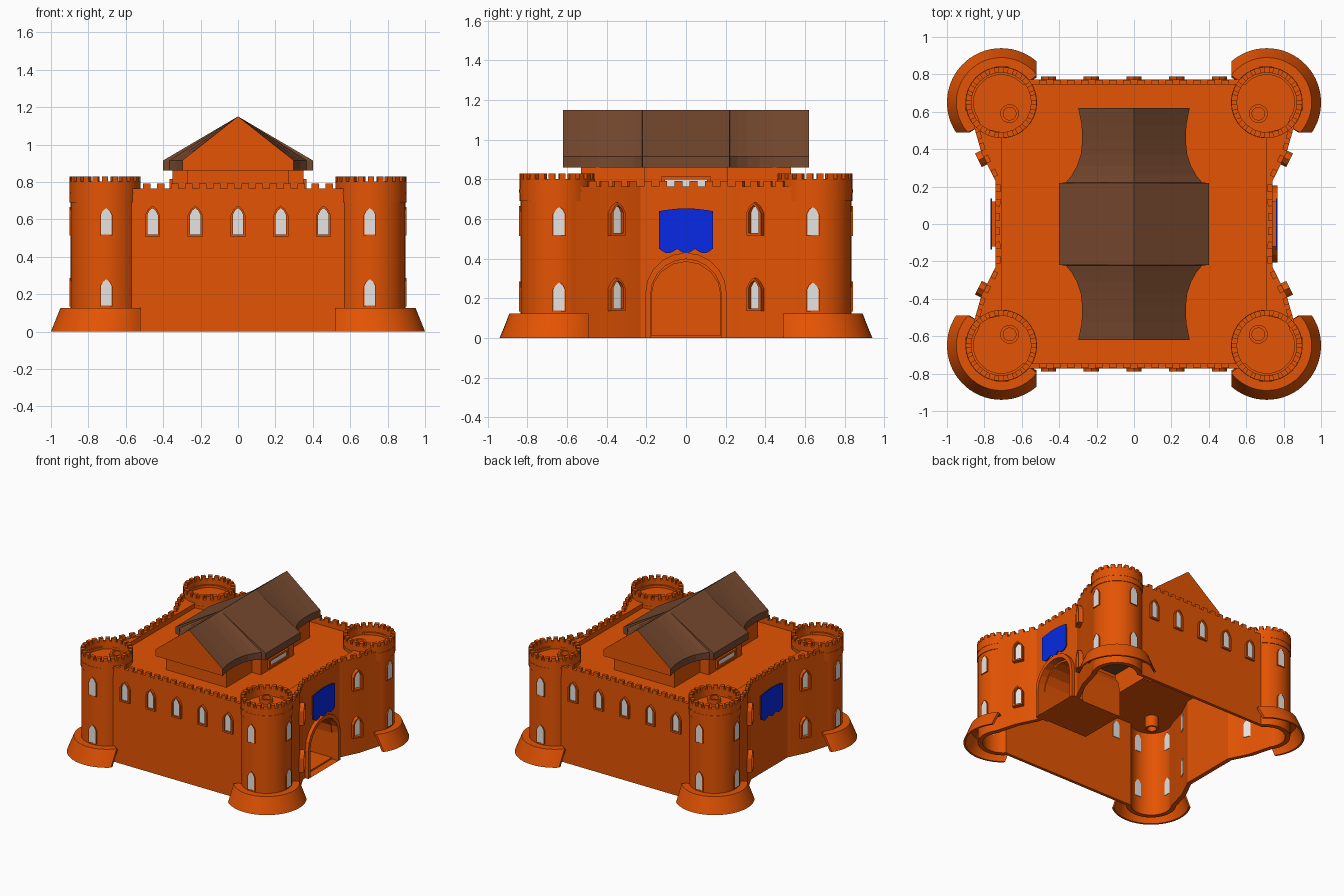
import bpy, bmesh, math
from mathutils import Matrix, Vector

if "Cube" in bpy.data.objects:
    bpy.data.objects.remove(bpy.data.objects["Cube"])


def material(name, rgb):
    m = bpy.data.materials.new(name)
    m.diffuse_color = (*rgb, 1)
    m.use_nodes = True
    m.node_tree.nodes["Principled BSDF"].inputs["Base Color"].default_value = m.diffuse_color
    return m


ORANGE = material("orange brick", (0.78, 0.088, 0.001))
BROWN = material("brown roof", (0.18, 0.066, 0.028))
BLUE = material("blue cloth", (0.002, 0.023, 0.78))
PANE = material("pale glass", (0.80, 0.78, 0.77))
TX, TY = 0.71, 0.65          # tower centre
QUADS = [(sx, sy) for sx in (1, -1) for sy in (1, -1)]


def loft(name, loops, mat, M=Matrix(), ring=False, smooth=False):
    """Skin closed 3D loops; ring joins last to first, else ends are capped."""
    bm = bmesh.new()
    rows = [[bm.verts.new(M @ Vector(p)) for p in l] for l in loops]
    n = len(rows[0])
    for a, b in list(zip(rows, rows[1:])) + ([(rows[-1], rows[0])] if ring else []):
        for i in range(n):
            j = (i + 1) % n
            bm.faces.new((a[i], a[j], b[j], b[i]))
    if not ring:
        bm.faces.new(rows[0])
        bm.faces.new(rows[-1])
    bmesh.ops.recalc_face_normals(bm, faces=bm.faces)
    me = bpy.data.meshes.new(name)
    bm.to_mesh(me)
    bm.free()
    me.materials.append(mat)
    ob = bpy.data.objects.new(name, me)
    bpy.context.collection.objects.link(ob)
    if smooth:
        bpy.ops.object.select_all(action='DESELECT')
        ob.select_set(True)
        bpy.context.view_layer.objects.active = ob
        bpy.ops.object.shade_smooth_by_angle(angle=math.radians(25))
    return ob


def at(loop, z):
    return [(x, y, z) for x, y in loop]


def prism(name, loop, z0, z1, mat, M=Matrix(), smooth=False):
    return loft(name, [at(loop, z0), at(loop, z1)], mat, M, False, smooth)


def frame(name, out, inn, z0, z1, mat, M=Matrix(), smooth=False):
    return loft(name, [at(out, z0), at(out, z1), at(inn, z1), at(inn, z0)], mat, M, True, smooth)


def cut(ob, cutter):
    cutter.hide_render = True
    mod = ob.modifiers.new("cut", 'BOOLEAN')
    mod.object, mod.solver = cutter, 'EXACT'
    bpy.context.view_layer.objects.active = ob
    bpy.ops.object.modifier_apply(modifier=mod.name)
    bpy.data.objects.remove(cutter)


def circle(r, n=32, cx=0, cy=0):
    return [(cx + r * math.cos(2 * math.pi * i / n), cy + r * math.sin(2 * math.pi * i / n)) for i in range(n)]


def rect(x, y):
    return [(-x, -y), (x, -y), (x, y), (-x, y)]


def mirror4(q):
    """Close a first-quadrant path into a full outline."""
    half = q + [(-x, y) for x, y in reversed(q)]
    return half + [(-x, -y) for x, y in half]


def outline(side, r):
    arc = [math.radians(-35 + 174 * i / 20) for i in range(21)]
    d = 0.74 - side
    return mirror4([(side, 0.23), (0.815 - d, 0.38)] +
                   [(TX + r * math.cos(a), TY + r * math.sin(a)) for a in arc])


def wall_plane(x, y, ang):
    """Local x runs along the wall, y goes up, z points outwards."""
    basis = Matrix(((0, 0, 1), (1, 0, 0), (0, 1, 0))).to_4x4()
    return Matrix.Translation((x, y, 0)) @ Matrix.Rotation(ang, 4, 'Z') @ basis


# Outer shell with the towers, and the gate opening
OUT, INN = outline(0.74, 0.185), outline(0.705, 0.148)
shell = frame("castle_walls", OUT, INN, 0, 0.765, ORANGE, smooth=True)


def arch(w, spring, base=0, n=10):
    return [(-w, base)] + [(-w * math.cos(math.pi * i / n), spring + w * math.sin(math.pi * i / n))
                           for i in range(n + 1)] + [(w, base)]


right_wall = wall_plane(0.74, 0, 0)
cut(shell, prism("gate_cutter", arch(0.18, 0.22, -0.1), -0.2, 0.2, ORANGE, right_wall))
frame("gate_frame", arch(0.205, 0.225), arch(0.178, 0.22), -0.08, 0.028, ORANGE, right_wall)
# Gate passage with its floor
frame("gate_passage", arch(0.195, 0.22, 0, 8), arch(0.175, 0.21, 0.012, 8), -0.44, -0.03, ORANGE, right_wall)

# Deck with the hall opening
HOUSE = mirror4([(0.35, 0.21), (0.27, 0.21), (0.27, 0.53)])
HOUSE_IN = mirror4([(0.32, 0.18), (0.24, 0.18), (0.24, 0.50)])
deck = prism("deck", outline(0.72, 0.165), 0.69, 0.725, ORANGE)
cut(deck, prism("hall_cutter", HOUSE_IN, 0.6, 0.8, ORANGE))

# Hall walls and windows
frame("hall_walls", HOUSE, HOUSE_IN, 0.70, 0.88, ORANGE)
for s in (0, math.pi):
    M = wall_plane(0.35 * math.cos(s), 0, s) @ Matrix.Translation((0, 0.78, 0))
    frame("hall_window_frame", rect(0.125, 0.035), rect(0.105, 0.02), -0.005, 0.015, ORANGE, M)
    prism("hall_window", rect(0.108, 0.022), 0, 0.005, PANE, M)

# Roof: straight ridge with eaves that curve in, then a wider middle
eave = [(0.22, 0.40), (0.221, 0.365), (0.26, 0.333), (0.31, 0.305), (0.37, 0.285),
        (0.44, 0.277), (0.53, 0.280), (0.62, 0.298)]
stations = [(-y, x) for y, x in reversed(eave)] + eave
roof = loft("hall_roof", [[(-x, y, 0.86), (-x, y, 0.915), (0, y, 1.15), (x, y, 0.915), (x, y, 0.86)]
                          for y, x in stations], BROWN)
roof.data.materials.append(ORANGE)
for p in roof.data.polygons:      # gable ends are brick
    if abs(p.normal.y) > 0.9 and abs(p.center.y) > 0.6:
        p.material_index = 1


# Windows
def pointed(w, z0, z1):
    return [(-w, z0), (w, z0), (w, z1 - w * 1.3), (w * 0.6, z1 - w * 0.5), (0, z1),
            (-w * 0.6, z1 - w * 0.5), (-w, z1 - w * 1.3)]


def window(M, z0, depth, t=0.013, out=0.018):
    frame("window_frame", pointed(0.028 + t, z0 - t, z0 + 0.14 + t), pointed(0.028, z0, z0 + 0.14),
          -0.01, out, ORANGE, M)
    prism("window_pane", pointed(0.029, z0, z0 + 0.141), -0.003, 0.005, PANE, M)
    prism("window_pane_inside", pointed(0.029, z0, z0 + 0.141), -depth - 0.005, -depth + 0.003, PANE, M)


UP = math.pi / 2
for sx, sy in QUADS:
    S = Matrix.Diagonal((sx, sy, 1, 1))
    for z0 in (0.14, 0.52):
        window(S @ wall_plane(TX + 0.185, TY - 0.01, 0), z0, 0.037, 0.006, 0.006)
        window(S @ wall_plane(TX - 0.005, TY + 0.185, UP), z0, 0.037, 0.006, 0.006)
        window(S @ wall_plane(0.803, 0.355, math.radians(-26.6)), z0 + 0.01, 0.032, 0.013, 0.032)
for s in (1, -1):
    for i in range(-2, 3):
        window(wall_plane(0.2285 * i, 0.771 * s, UP * s), 0.52, 0.024)

# Banners with an arched top and scalloped hem
hem = [(-0.135 + 0.27 * i / 24, 0.45 - 0.022 * abs(math.sin(math.pi * i / 8))) for i in range(25)]
top = [(0.135 - 0.27 * i / 8, 0.64 + 0.014 * math.sin(math.pi * i / 8)) for i in range(9)]
for s in (0, math.pi):
    M = wall_plane(0.74 * math.cos(s), 0, s)
    prism("banner", hem + top, 0.018, 0.026, BLUE, M)
    prism("banner_backing", rect(0.12, 0.075), -0.005, 0.018, ORANGE, M @ Matrix.Translation((0, 0.55, 0)))


# Battlements along the straight walls
def merlons(path, S, pitch=0.075):
    for a, b in zip(path, path[1:]):
        a, b = Vector(a), Vector(b)
        d = b - a
        n = max(1, round(d.length / pitch))
        for i in range(n):
            p = a + d * ((i + 0.5) / n)
            M = S @ Matrix.Translation((p.x, p.y, 0)) @ Matrix.Rotation(math.atan2(d.y, d.x), 4, 'Z')
            prism("merlon", [(-0.02, 0), (0.02, 0), (0.02, 0.025), (-0.02, 0.025)], 0.76, 0.792, ORANGE, M)


for sx, sy in QUADS:
    S = Matrix.Diagonal((sx, sy, 1, 1))
    merlons([(0.741, 0), (0.739, 0.23), (0.814, 0.38), (0.85, 0.5)], S)
    merlons([(0.525, 0.746), (0, 0.746)][::-1], S)
    prism("wall_walk", [(0.705, 0.2), (0.735, 0.23), (0.81, 0.38), (0.845, 0.52), (0.705, 0.49)],
          0.69, 0.762, ORANGE, S)

# Towers: hollow skirt, moulding, parapet, merlons, floor and flag socket
SKIRT = ((0.165, 0.11), (0.232, 0.11), (0.275, 0), (0.29, 0), (0.24, 0.125), (0.165, 0.125))


def skirt_point(r, z, t):
    a0, a1 = (math.asin(-0.16 / r), math.acos(-0.19 / r)) if r > 0.2 else (-0.85, 2.5)
    a = a0 + (a1 - a0) * t
    return (r * math.cos(a), r * math.sin(a), z)


for sx, sy in QUADS:
    S = Matrix.Diagonal((sx, sy, 1, 1)) @ Matrix.Translation((TX, TY, 0))
    loft("tower_skirt", [[skirt_point(r, z, i / 28) for r, z in SKIRT] for i in range(29)],
         ORANGE, S, smooth=True)
    frame("tower_moulding", circle(0.192), circle(0.16), 0.735, 0.75, ORANGE, S, True)
    frame("tower_parapet", circle(0.19), circle(0.16), 0.69, 0.803, ORANGE, S, True)
    prism("tower_floor", circle(0.165), 0.70, 0.745, ORANGE, S)
    for i in range(22):
        M = S @ Matrix.Rotation(2 * math.pi * (i + 0.5) / 22, 4, 'Z') @ Matrix.Translation((0.174, 0, 0))
        prism("tower_merlon", rect(0.0155, 0.016), 0.80, 0.83, ORANGE, M)
    frame("flag_socket", circle(0.05, 20, -0.045, -0.06), circle(0.034, 20, -0.045, -0.06),
          0.60, 0.775, ORANGE, S, True)
